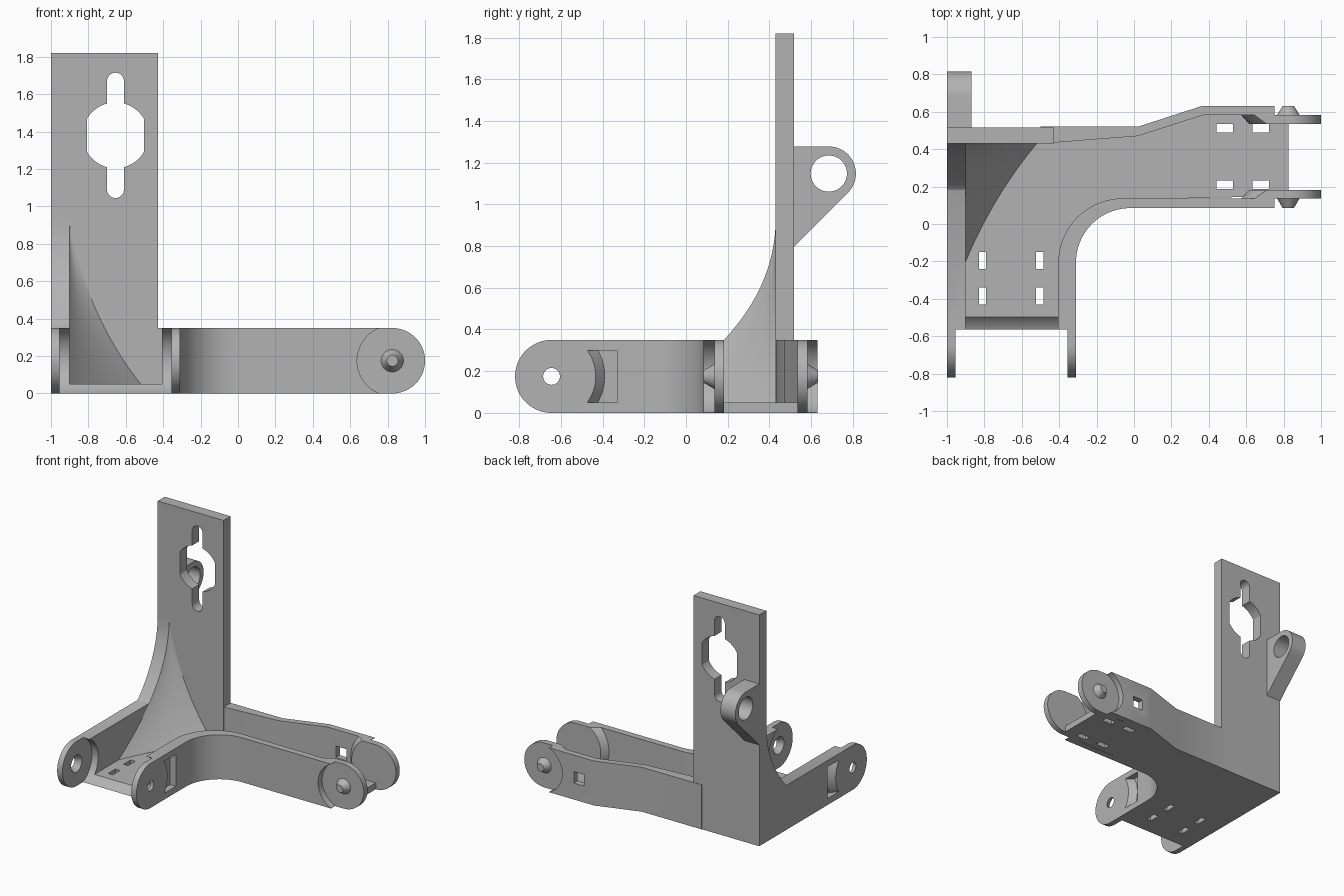
import bpy, bmesh
from math import sin, cos, asin, sqrt, pi
from mathutils import Vector

if "Cube" in bpy.data.objects:
    bpy.data.objects.remove(bpy.data.objects["Cube"])

grey = bpy.data.materials.new("light_grey")
grey.use_nodes = True
COLOUR = (0.45, 0.45, 0.45, 1)
grey.diffuse_color = COLOUR
grey.node_tree.nodes["Principled BSDF"].inputs["Base Color"].default_value = COLOUR

H, FLOOR, MID = 0.35, 0.05, 0.175
FRONT_Y, ARM_X = -0.645, 0.825       # pivot centres of the two link ends
parts, cutters = [], []


def finish(name, bm, keep=True):
    bmesh.ops.recalc_face_normals(bm, faces=bm.faces)
    mesh = bpy.data.meshes.new(name)
    bm.to_mesh(mesh)
    bm.free()
    mesh.materials.append(grey)
    ob = bpy.data.objects.new(name, mesh)
    bpy.context.collection.objects.link(ob)
    ob.hide_render = not keep
    (parts if keep else cutters).append(ob)
    return ob


def loft(name, axis, a, b, ring_a, ring_b=None, keep=True):
    """Solid between two matching rings lying across an axis at a and b."""
    def place(p, d):
        u, v = p
        return {"x": (d, u, v), "y": (u, d, v), "z": (u, v, d)}[axis]
    bm = bmesh.new()
    lo = [bm.verts.new(place(p, a)) for p in ring_a]
    hi = [bm.verts.new(place(p, b)) for p in (ring_b or ring_a)]
    bm.faces.new(lo)
    bm.faces.new(hi)
    n = len(lo)
    for i in range(n):
        j = (i + 1) % n
        bm.faces.new((lo[i], lo[j], hi[j], hi[i]))
    return finish(name, bm, keep)


def arc(cu, cv, r, start, end, n=20):
    return [(cu + r * cos(start + (end - start) * i / n),
             cv + r * sin(start + (end - start) * i / n)) for i in range(n + 1)]


def circle(cu, cv, r, n=40):
    return arc(cu, cv, r, 0, 2 * pi, n)[:-1]


def rect(u0, u1, v0, v1):
    return [(u0, v0), (u1, v0), (u1, v1), (u0, v1)]


def bezier(p, q, r, t):
    return Vector(p) * (1 - t) ** 2 + Vector(q) * 2 * t * (1 - t) + Vector(r) * t * t


def cut(target, *tools):
    bpy.context.view_layer.objects.active = target
    for tool in tools:
        mod = target.modifiers.new("cut", "BOOLEAN")
        mod.operation, mod.solver, mod.object = "DIFFERENCE", "EXACT", tool
        bpy.ops.object.modifier_apply(modifier=mod.name)


# Floor with tie slots
recess = loft("recess_cutter", "x", -0.955, -0.355, circle(FRONT_Y, MID, 0.193, 64), keep=False)
floor = loft("floor", "z", 0, FLOOR,
             [(-0.95, -0.62), (-0.37, -0.62)] + arc(-0.04, -0.2, 0.33, pi, pi / 2)
             + [(ARM_X, 0.15), (ARM_X, 0.56), (0.38, 0.6), (0.02, 0.49), (-0.95, 0.49)])
slots = [loft("slot_cutter", "z", -0.1, 0.1, rect(x, x + 0.04, y, y + 0.09), keep=False)
         for x in (-0.83, -0.525) for y in (-0.43, -0.24)]
slots += [loft("slot_cutter", "z", -0.1, 0.1, rect(x, x + 0.088, y, y + 0.045), keep=False)
          for x in (0.44, 0.633) for y in (0.187, 0.49)]
cut(floor, recess, *slots)

# Left wall, sweeping up into the back plate
sweep = ((0.43, 0.93), (0.43, 0.43), (-0.2, 0.05))
curve = [bezier(*sweep, 0.625 * i / 20) for i in range(21)]
tab_end = arc(FRONT_Y, MID, MID, 1.5 * pi, 0.5 * pi, 32)
left_wall = loft("left_wall", "x", -1, -0.9,
                 tab_end + [(0.18, H)] + [tuple(p) for p in reversed(curve)]
                 + [(0.5, 0.93), (0.5, 0)])

# Inner wall: straight run, rounded corner, then along the arm
inner_wall = loft("inner_wall", "z", 0, H,
                  [(-0.31, FRONT_Y)] + arc(-0.02, -0.205, 0.29, pi, pi / 2)
                  + [(0.8, 0.085), (0.8, 0.137)]
                  + arc(-0.06, -0.208, 0.345, pi / 2, pi) + [(-0.405, FRONT_Y)])
inner_tab = loft("inner_tab", "x", -0.355, -0.31, circle(FRONT_Y, MID, MID, 64))


# Outer faces of the front link: tapered pocket and countersunk pivot hole
def pocket_ring(r):
    a = asin(0.125 / r)
    return arc(FRONT_Y, MID, r, -a, a, 16) + [(-0.33, MID + 0.125), (-0.33, MID - 0.125)]


for wall, tab, x, s in ((left_wall, left_wall, -1, 1), (inner_wall, inner_tab, -0.31, -1)):
    pocket = loft("pocket_cutter", "x", x - s * 0.001, x + s * 0.05,
                  pocket_ring(0.211), pocket_ring(0.255), keep=False)
    hole = loft("hole_cutter", "x", x - s * 0.002, x + s * 0.047,
                circle(FRONT_Y, MID, 0.039), circle(FRONT_Y, MID, 0.068), keep=False)
    cut(wall, recess, pocket, hole)
    if tab is not wall:
        cut(tab, hole)

# Outer wall of the arm
outer_wall = loft("outer_wall", "z", 0, H,
                  [(-0.5, 0.52), (0.02, 0.52), (0.36, 0.63), (0.8, 0.63), (0.8, 0.582),
                   (0.37, 0.582), (0.02, 0.47), (-0.43, 0.435), (-0.5, 0.435)])
window = loft("window_cutter", "y", 0.5, 0.7, rect(0.445, 0.535, 0.13, 0.22), keep=False)
for wall, a, b in ((inner_wall, 0.0, 0.137), (outer_wall, 0.582, 0.7)):
    clearance = loft("clearance_cutter", "y", a, b, circle(ARM_X, MID, 0.188, 64), keep=False)
    cut(wall, clearance)
    # Trim the stub left beside the round clearance
    cut(wall, loft("trim_cutter", "y", a, b, rect(ARM_X - 0.075, 0.9, -0.1, 0.5), keep=False))
cut(outer_wall, window)


# Arm link ends: rounded tabs with a tapered root, and conical pins
def tab_ring(r):
    a = asin(MID / r)
    return (arc(ARM_X, MID, r, pi - a, pi + a, 24)
            + arc(ARM_X, MID, MID, -pi / 2, pi / 2, 32))


for side, wall_y, in_y, pin_y in (("front", 0.136, 0.182, 0.085), ("back", 0.583, 0.535, 0.632)):
    loft(side + "_arm_tab", "y", wall_y, in_y, tab_ring(0.252), tab_ring(0.21))
    loft(side + "_pin", "y", wall_y, pin_y, circle(ARM_X, MID, 0.06), circle(ARM_X, MID, 0.03))

# Back plate with keyhole
plate = loft("back_plate", "y", 0.43, 0.517, rect(-1, -0.427, 0, 1.82))
KX, KZ, HALF, SLOT = -0.655, 1.38, 0.153, 0.045
a_side, a_slot = asin(sqrt(1 - (HALF / 0.176) ** 2)), asin(SLOT / 0.176)
keyhole = []
for turn in (0, pi):
    s = 1 if turn == 0 else -1
    keyhole += arc(KX, KZ, 0.176, turn + a_side, turn + pi / 2 - a_slot, 10)
    keyhole += arc(KX, KZ + s * 0.29, SLOT, turn, turn + pi, 16)
    keyhole += arc(KX, KZ, 0.176, turn + pi / 2 + a_slot, turn + pi - a_side, 10)
cut(plate, loft("keyhole_cutter", "y", 0.3, 0.7, keyhole, keep=False))

# Hanging lug on the rear
lug = loft("rear_lug", "x", -1, -0.87,
           [(0.5, 0.78), (0.52, 0.8)] + arc(0.685, 1.148, 0.13, -pi / 4, pi / 2) + [(0.5, 1.278)])
cut(lug, loft("lug_hole_cutter", "x", -1.1, -0.8, circle(0.685, 1.148, 0.087), keep=False))

# Curved gusset filling the corner between wall, plate and floor
bm = bmesh.new()
rows, cols = 24, 12
grid = []
for i in range(rows + 1):
    t = i / rows
    y, z = bezier(*sweep, t)
    x = bezier((-0.9, 0.93), (-0.82, 0.43), (-0.52, 0.05), t)[0]
    mid = ((x - 0.9) / 2 - 0.04 * t, (y + 0.43) / 2 + 0.04 * t)
    section = [bezier((-0.9, y), mid, (x, 0.43), j / cols) for j in range(cols + 1)]
    section.append(Vector((-0.9, 0.43)))
    grid.append([bm.verts.new((p[0], p[1], z)) for p in section])
n = cols + 2
for r0, r1 in zip(grid, grid[1:]):
    for j in range(n):
        k = (j + 1) % n
        bm.faces.new((r0[j], r0[k], r1[k], r1[j]))
bm.faces.new(grid[-1])
bmesh.ops.remove_doubles(bm, verts=bm.verts, dist=0.0001)
finish("corner_gusset", bm)

# Tidy up cutters and shade
for ob in cutters:
    bpy.data.objects.remove(ob)
bpy.ops.object.select_all(action="DESELECT")
for ob in parts:
    ob.select_set(True)
bpy.context.view_layer.objects.active = parts[0]
bpy.ops.object.shade_smooth_by_angle(angle=pi / 6)
